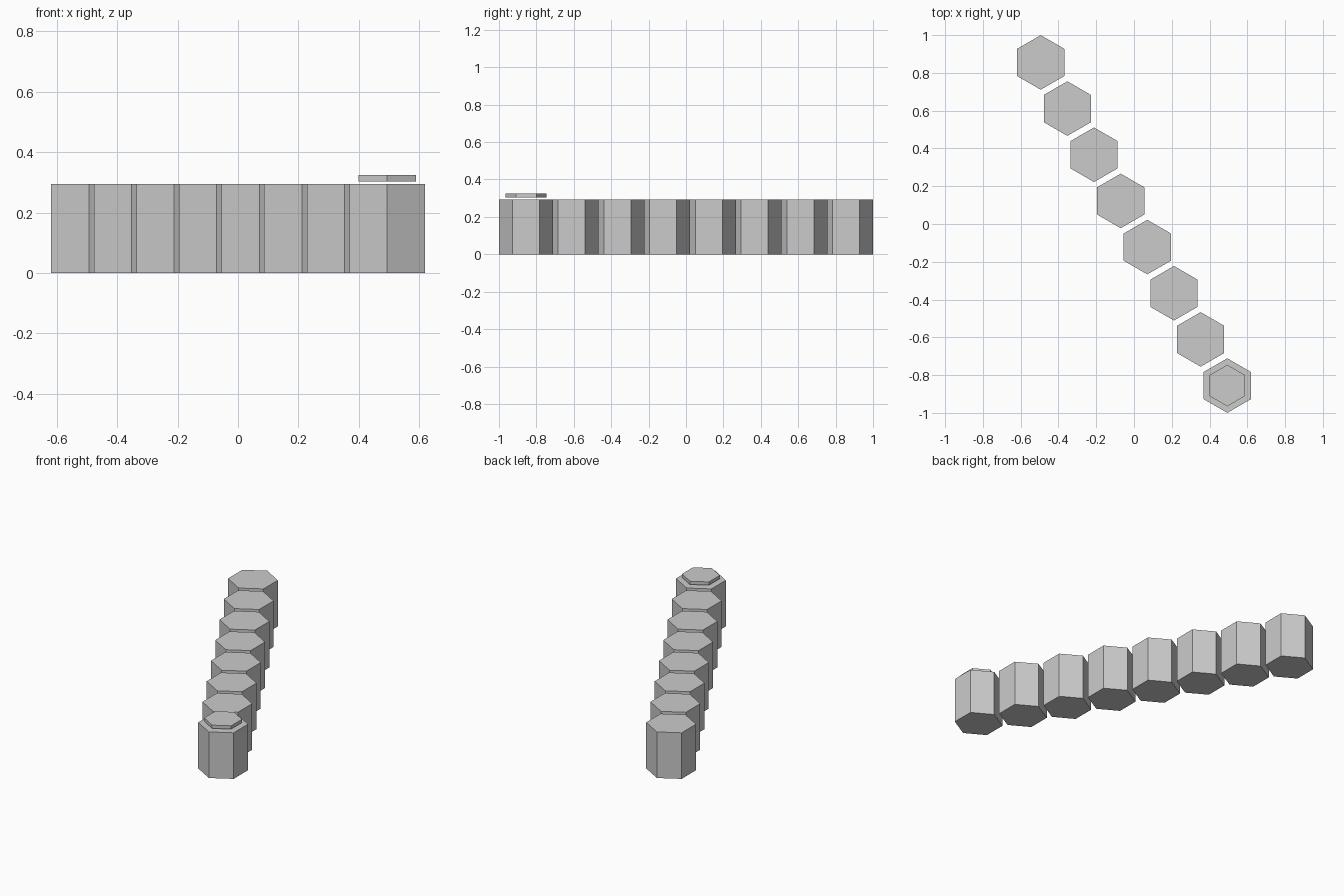
import bpy, math

if "Cube" in bpy.data.objects:
    bpy.data.objects.remove(bpy.data.objects["Cube"])

SPACING = 0.2822   # centre distance between neighbouring cells
COUNT = 8


def hex_prism(name, x, y, z0, z1, flat_width):
    # Six-sided prism with corners pointing along y
    bpy.ops.mesh.primitive_cylinder_add(
        vertices=6, radius=flat_width / math.sqrt(3), depth=z1 - z0,
        location=(x, y, (z0 + z1) / 2))
    ob = bpy.context.object
    ob.name = name
    return ob


# Diagonal row of hexagonal columns, running from back left to front right
for i in range(COUNT):
    t = (i - (COUNT - 1) / 2) * SPACING
    x = t * math.cos(math.radians(60))
    y = -t * math.sin(math.radians(60))
    hex_prism(f"hex_column_{i + 1}", x, y, 0, 0.294, 0.25)

# Small plate hovering just above the front column
hex_prism("hex_top_plate", x, y, 0.303, 0.324, 0.19)
